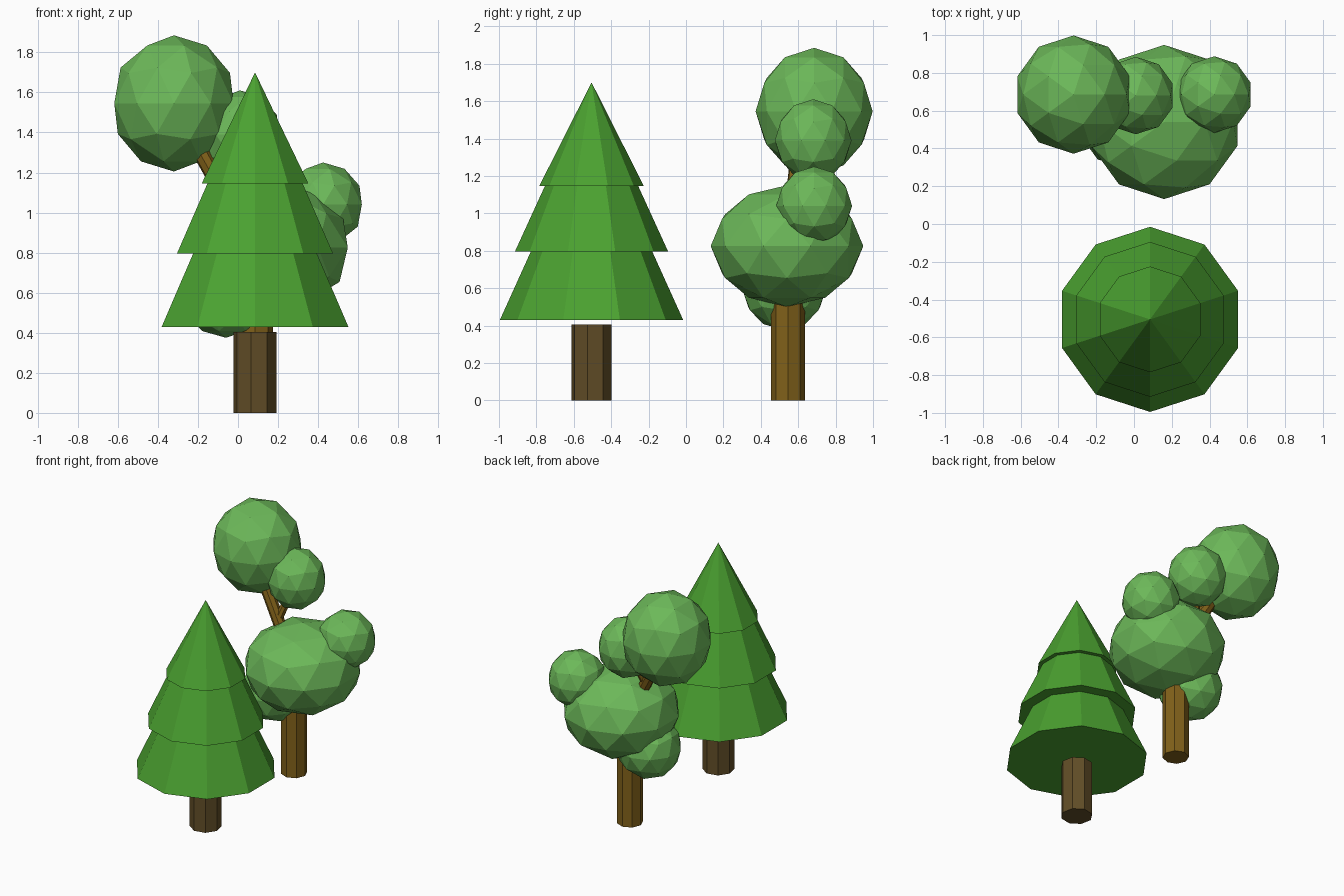
import bpy, bmesh
from math import radians, cos, sin, tau
from mathutils import Vector

if "Cube" in bpy.data.objects:
    bpy.data.objects.remove(bpy.data.objects["Cube"])


def material(name, rgb):
    m = bpy.data.materials.new(name)
    m.diffuse_color = (*rgb, 1)
    m.use_nodes = True
    m.node_tree.nodes["Principled BSDF"].inputs["Base Color"].default_value = m.diffuse_color
    return m


NEEDLES = material("needles", (0.07, 0.36, 0.03))
LEAVES = material("leaves", (0.15, 0.48, 0.10))
DARK_BARK = material("dark_bark", (0.12, 0.075, 0.02))
LIGHT_BARK = material("light_bark", (0.22, 0.12, 0.01))


def add(name, bm, mat, loc=(0, 0, 0)):
    bmesh.ops.recalc_face_normals(bm, faces=bm.faces[:])
    me = bpy.data.meshes.new(name)
    bm.to_mesh(me)
    bm.free()
    me.materials.append(mat)
    ob = bpy.data.objects.new(name, me)
    ob.location = loc
    bpy.context.collection.objects.link(ob)
    return ob


def lathe(name, profile, sides, turn, mat, loc):
    """Faceted turned solid from (radius, z) points; radius 0 closes to a tip."""
    bm = bmesh.new()
    rings = []
    for r, z in profile:
        if r == 0:
            rings.append([bm.verts.new((0, 0, z))] * sides)
        else:
            angles = [radians(turn) + tau * i / sides for i in range(sides)]
            rings.append([bm.verts.new((r * cos(a), r * sin(a), z)) for a in angles])
    for a, b in zip(rings, rings[1:]):
        for i in range(sides):
            j = (i + 1) % sides
            bm.faces.new(list(dict.fromkeys((a[i], a[j], b[j], b[i]))))
    for ring in (rings[0], rings[-1]):
        if ring[0] is not ring[1]:
            bm.faces.new(ring)
    return add(name, bm, mat, loc)


def branch(name, start, end, r, mat):
    """Eight-sided straight limb between two points."""
    start, end = Vector(start), Vector(end)
    d = end - start
    ob = lathe(name, [(r, 0), (r, d.length)], 8, 0, mat, start)
    ob.rotation_euler = d.to_track_quat('Z', 'Y').to_euler()
    return ob


def leaf_ball(name, loc, r, rz):
    bm = bmesh.new()
    bmesh.ops.create_icosphere(bm, subdivisions=2, radius=1)
    bmesh.ops.scale(bm, vec=(r, r, rz), verts=bm.verts[:])
    return add(name, bm, LEAVES, loc)


# Conifer: three stepped tiers over a short trunk
PINE = (0.085, -0.505, 0)
lathe("conifer_foliage",
      [(0.49, 0.43), (0.325, 0.795), (0.41, 0.795), (0.25, 1.145), (0.28, 1.145), (0, 1.70)],
      10, 18, NEEDLES, PINE)
lathe("conifer_trunk", [(0.109, 0), (0.109, 0.405)], 8, -11, DARK_BARK, PINE)

# Broadleaf tree: trunk and forked limb
lathe("broadleaf_trunk", [(0.09, 0), (0.09, 0.85)], 8, 0, LIGHT_BARK, (0.085, 0.545, 0))
branch("main_branch", (0.085, 0.545, 0.82), (-0.24, 0.61, 1.40), 0.043, LIGHT_BARK)
branch("side_branch", (-0.07, 0.575, 1.10), (0.01, 0.66, 1.35), 0.03, LIGHT_BARK)

# Leaf clusters
for name, loc, r, rz in [
    ("main_crown", (0.16, 0.54, 0.825), 0.408, 0.325),
    ("upper_crown", (-0.32, 0.685, 1.545), 0.313, 0.34),
    ("middle_cluster", (0.01, 0.68, 1.39), 0.205, 0.22),
    ("right_cluster", (0.425, 0.685, 1.04), 0.203, 0.21),
    ("lower_cluster", (-0.06, 0.525, 0.60), 0.226, 0.225),
]:
    leaf_ball(name, loc, r, rz)
